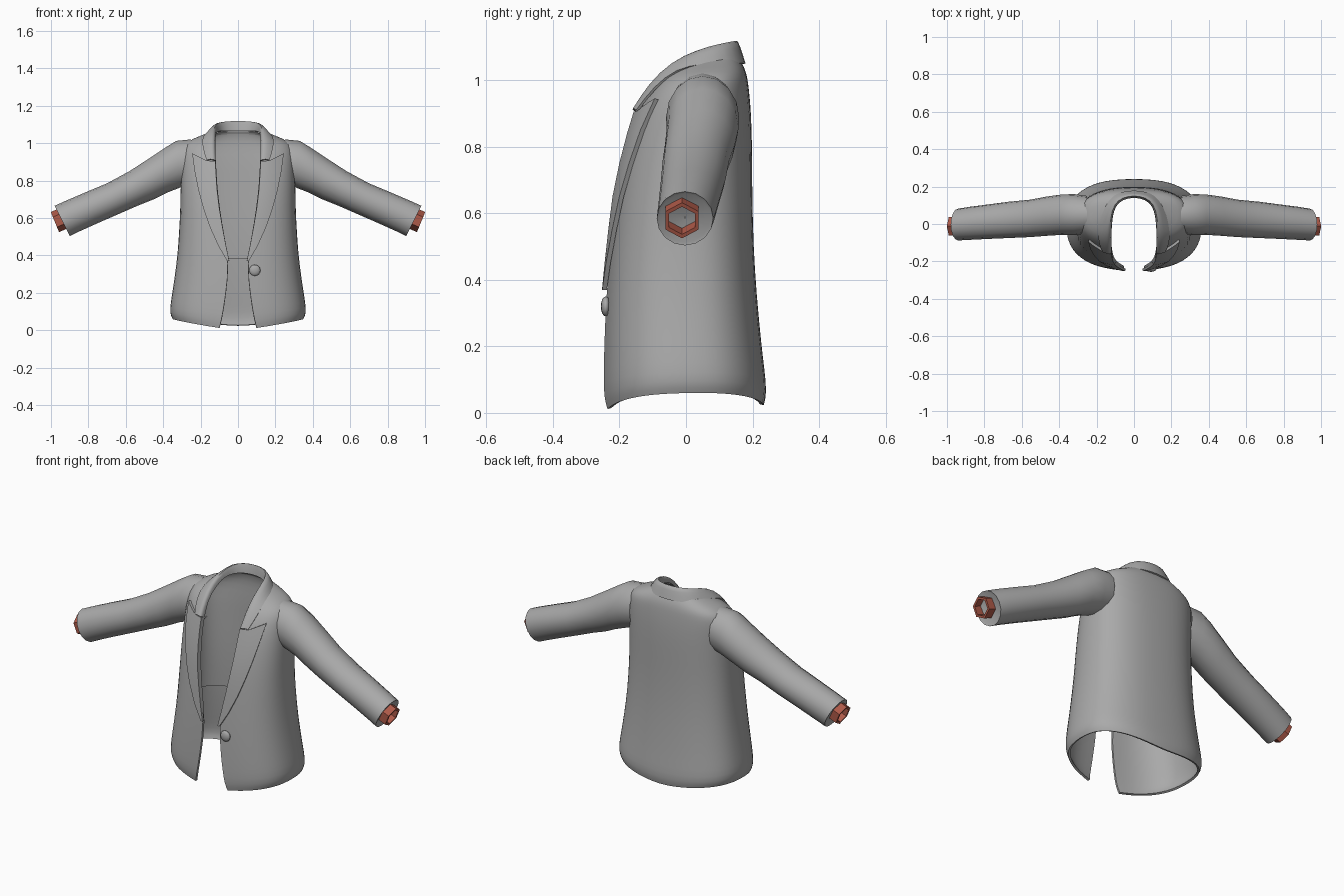
import bpy, math
from mathutils import Vector

if "Cube" in bpy.data.objects:
    bpy.data.objects.remove(bpy.data.objects["Cube"])


def material(name, rgb):
    m = bpy.data.materials.new(name)
    m.diffuse_color = (*rgb, 1)
    m.use_nodes = True
    m.node_tree.nodes["Principled BSDF"].inputs["Base Color"].default_value = m.diffuse_color
    return m


CLOTH = material("grey cloth", (0.40, 0.40, 0.40))
RED = material("brick red", (0.42, 0.10, 0.065))

# Body sections: z, half width, front y, back y, front edge x
SECTIONS = [
    (0.00, .352, -.240, .235, .100), (0.04, .368, -.250, .245, .090),
    (0.12, .362, -.249, .237, .076), (0.20, .352, -.247, .228, .065),
    (0.36, .330, -.240, .213, .047), (0.50, .318, -.228, .204, .075),
    (0.65, .310, -.212, .200, .100), (0.78, .308, -.187, .200, .115),
    (0.90, .305, -.153, .197, .120), (0.97, .300, -.115, .190, .125),
    (1.01, .275, -.080, .185, .125), (1.04, .200, -.035, .175, .125),
    (1.065, .140, 0.00, .160, .120)]


def section(z):
    for a, b in zip(SECTIONS, SECTIONS[1:]):
        if z <= b[0]:
            t = (z - a[0]) / (b[0] - a[0])
            return [p + (q - p) * t for p, q in zip(a, b)][1:]
    return list(SECTIONS[-1][1:])


def body_point(z, a, inset=0):
    """Rounded section: angle 0 is the front centre, pi the back centre."""
    w, yf, yb, _ = section(z)
    w, yf, yb = w - inset, yf + inset, yb - inset
    yc = max(0, (yf + yb) / 2)
    s, c = max(0, math.sin(a)), math.cos(a)
    depth = (yc - yf) if c > 0 else (yb - yc)
    y = yc - math.copysign(abs(c) ** .8, c) * depth
    return Vector((0 if a > 3.1415 else w * s ** .8, y, z))


def front_point(x, z, lift):
    a = math.asin(min(1, (x / section(z)[0]) ** 1.25))
    p = body_point(z, a)
    return (x, p.y - lift, z)


def grid(name, rows, mat, wrap=False, mirror=True, subdiv=0, thick=0, smooth=40):
    """Skin rows of points, then mirror, smooth and thicken the sheet."""
    n = len(rows[0])
    verts = [tuple(p) for r in rows for p in r]
    faces = [(i * n + j, i * n + (j + 1) % n, (i + 1) * n + (j + 1) % n, (i + 1) * n + j)
             for i in range(len(rows) - 1) for j in range(n if wrap else n - 1)]
    me = bpy.data.meshes.new(name)
    me.from_pydata(verts, [], faces)
    me.materials.append(mat)
    ob = bpy.data.objects.new(name, me)
    bpy.context.collection.objects.link(ob)
    if mirror:
        m = ob.modifiers.new("mirror", 'MIRROR')
        m.use_clip = True
    if subdiv:
        s = ob.modifiers.new("subdivide", 'SUBSURF')
        s.levels = s.render_levels = subdiv
        s.boundary_smooth = 'PRESERVE_CORNERS'
    if thick:
        t = ob.modifiers.new("thickness", 'SOLIDIFY')
        t.thickness, t.offset = thick, -1
    finish(ob, smooth)
    return ob


def finish(ob, smooth):
    bpy.ops.object.select_all(action='DESELECT')
    ob.select_set(True)
    bpy.context.view_layer.objects.active = ob
    bpy.ops.object.convert(target='MESH')
    if smooth:
        bpy.ops.object.shade_smooth_by_angle(angle=math.radians(smooth))


# Jacket body, open down the front, with the hem raised at the sides
COLS = 14
rows = []
for z, w, yf, yb, xe in SECTIONS:
    a0 = math.asin((xe / w) ** 1.25)
    row = []
    for j in range(COLS):
        a = a0 + (math.pi - a0) * j / (COLS - 1)
        p = body_point(z, a)
        p.z += (.05 * math.sin(a) + .02 * a / math.pi) * max(0, 1 - z / .25)
        row.append(p)
    rows.append(row)
grid("jacket_body", rows, CLOTH, subdiv=1, thick=.012)

# Lining inside the back
rows = []
for z in (.38, .5, .65, .8, .9, .98, 1.03, 1.065):
    inset = .035 if z < .9 else .035 - .025 * (z - .9) / .165
    rows.append([body_point(z, math.pi * (1 - .65 * j / 10), inset) for j in range(11)])
grid("back_lining", rows, CLOTH, subdiv=1)

# Lapels: z, inner x, outer x, rise of the outer tip
LAPEL = [(.37, .047, .058, 0), (.45, .064, .105, 0), (.55, .083, .150, 0),
         (.65, .100, .185, 0), (.75, .112, .212, 0), (.84, .118, .232, .01),
         (.905, .121, .245, .04)]
rows = []
for z, xi, xo, rise in LAPEL:
    row = []
    for k in range(6):
        t = k / 5
        zz = z + rise * max(0, (t - .35) / .65)
        row.append(front_point(xi + (xo - xi) * t, zz, .014))
    rows.append(row)
grid("lapels", rows, CLOTH, thick=.014)

# Collar folded around the neck: outer edge, mid flap, fold and inner stand
outer = [(.168, -.150, .910), (.192, -.098, .980), (.190, -.030, 1.035), (.175, .050, 1.050),
         (.145, .130, 1.055), (.080, .172, 1.050), (0, .182, 1.050)]
fold = [(.121, -.165, .910), (.125, -.118, .990), (.125, -.050, 1.060), (.122, .030, 1.102),
        (.104, .105, 1.125), (.060, .142, 1.134), (0, .152, 1.137)]
inner = [(.119, -.140, .905), (.121, -.095, .975), (.120, -.030, 1.035), (.115, .040, 1.060),
         (.098, .100, 1.065), (.058, .132, 1.065), (0, .143, 1.065)]
middle = [(Vector(a) + Vector(b)) / 2 + Vector((.004, 0, .006)) for a, b in zip(outer, fold)]
for p in (middle[-1],):
    p.x = 0
grid("collar", [outer, middle, fold, inner], CLOTH, subdiv=1, thick=.008, smooth=60)

# Sleeves: top x, top z, bottom x, bottom z, centre y, half depth
SLEEVE = [(.25, 1.020, .25, .780, .050, .100), (.33, 1.012, .31, .762, .050, .110),
          (.39, .975, .38, .735, .050, .108), (.48, .915, .45, .700, .042, .105),
          (.58, .850, .53, .668, .030, .100), (.70, .785, .64, .620, .022, .097),
          (.82, .735, .75, .572, .012, .092), (.92, .692, .85, .527, .003, .088),
          (.98, .665, .90, .503, -.003, .085)]


def sleeve_ring(s, scale=1, shift=0):
    top, bot = Vector((s[0], s[4], s[1])), Vector((s[2], s[4], s[3]))
    mid, up = (top + bot) / 2 + Vector((-.9, 0, .42)) * shift, (top - bot) / 2
    return [mid + (up * math.sin(t) + Vector((0, s[5], 0)) * math.cos(t)) * scale
            for t in (2 * math.pi * k / 16 for k in range(16))]


rows = [sleeve_ring(s) for s in SLEEVE]
rows += [sleeve_ring(SLEEVE[-1], .9, .004), sleeve_ring(SLEEVE[-1], .02, .008)]
grid("sleeves", rows, CLOTH, wrap=True)

# Six-sided shirt cuffs at the wrists
UP = Vector((.38, 0, .925))


def hexagon(x, z, r):
    return [Vector((x, -.012, z)) + (UP * math.sin(t) + Vector((0, math.cos(t), 0))) * r
            for t in (math.pi / 2 + k * math.pi / 3 for k in range(6))]


grid("shirt_cuffs", [hexagon(.92, .603, .058), hexagon(.979, .578, .058),
                     hexagon(.979, .578, .045), hexagon(.925, .601, .045)],
     RED, wrap=True, smooth=0)

# Single front button
bpy.ops.mesh.primitive_uv_sphere_add(segments=12, ring_count=8, radius=1,
                                     location=(.09, -.241, .32))
button = bpy.context.object
button.name = "button"
button.scale = (.03, .015, .03)
button.data.materials.append(CLOTH)
finish(button, 60)
